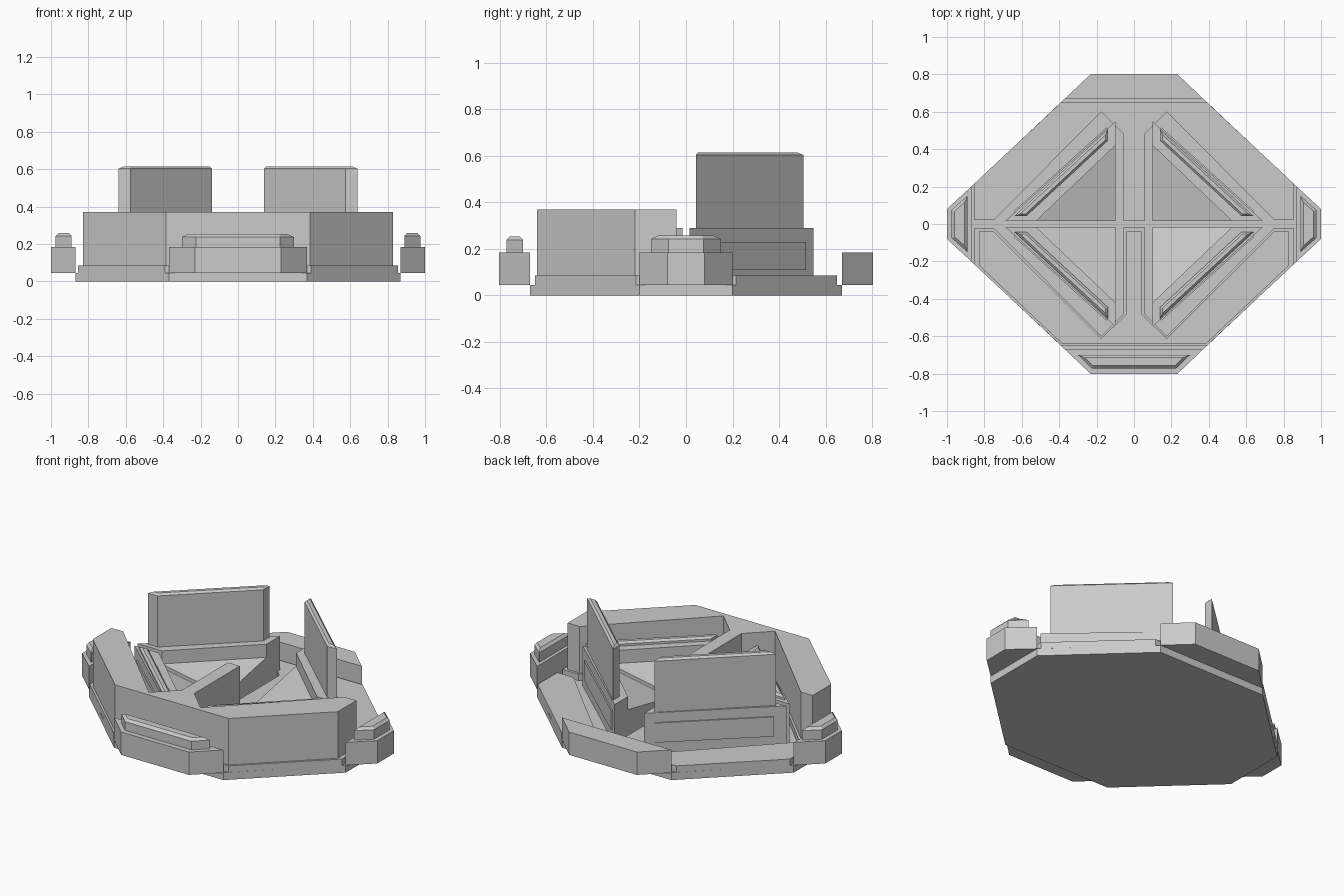
import bpy, bmesh

if "Cube" in bpy.data.objects:
    bpy.data.objects.remove(bpy.data.objects["Cube"])


def prism(name, pts, z0, z1, bevel=0.0):
    """Extrude an outline from z0 to z1 (z1 may be a list of heights per point)."""
    area = sum(a[0] * b[1] - b[0] * a[1] for a, b in zip(pts, pts[1:] + pts[:1]))
    tops = list(z1) if isinstance(z1, (list, tuple)) else [z1] * len(pts)
    if area < 0:
        pts, tops = pts[::-1], tops[::-1]
    bm = bmesh.new()
    lo = [bm.verts.new((x, y, z0)) for x, y in pts]
    hi = [bm.verts.new((x, y, z)) for (x, y), z in zip(pts, tops)]
    bm.faces.new(lo[::-1])
    top = bm.faces.new(hi)
    for i in range(len(pts)):
        j = (i + 1) % len(pts)
        bm.faces.new((lo[i], lo[j], hi[j], hi[i]))
    if bevel:
        bmesh.ops.bevel(bm, geom=list(top.edges), offset=bevel, segments=1,
                        profile=0.5, affect='EDGES')
    mesh = bpy.data.meshes.new(name)
    bm.to_mesh(mesh)
    bm.free()
    ob = bpy.data.objects.new(name, mesh)
    bpy.context.collection.objects.link(ob)
    return ob


def flip(pts, sx, sy):
    return [(x * sx, y * sy) for x, y in pts]


def both_sides(half):
    """Close a half outline by mirroring it across x = 0."""
    return half + [(-x, y) for x, y in half[::-1]]


# base plate
prism("base_plate", both_sides([(.37, -.67), (.87, -.2), (.87, .2), (.37, .67)]), 0, .045)

# stepped base rims, one half each, with a spur between the two pockets
rim = [(.39, -.65), (.855, -.215), (.855, -.025), (.745, -.025),
       (.175, -.60), (.06, -.485), (.06, -.02)]
prism("front_rim", both_sides(rim), .045, .085)
prism("rear_rim", flip(both_sides(rim), 1, -1), .045, .085)

# tall front wall with its central spur
wall = [(.385, -.64), (.83, -.22), (.83, -.04), (.75, -.04),
        (.175, -.612), (.04, -.48), (.04, -.04)]
prism("front_wall", both_sides(wall), .085, .37)

# four corner modules: bracket, brace and upright panel
bracket = [(.525, .015), (.69, .015), (.1, .548), (.1, .42)]
brace = [(.1, .015), (.525, .015), (.1, .42)]
panel = [(.575, .042), (.64, .042), (.14, .505), (.14, .445)]
plate = [(.635, .06), (.643, .068), (.148, .515), (.14, .507)]
for sx, side in ((1, "right"), (-1, "left")):
    for sy, end in ((1, "rear"), (-1, "front")):
        tag = f"{end}_{side}"
        prism("bracket_" + tag, flip(bracket, sx, sy), .045, .29)
        prism("brace_" + tag, flip(brace, sx, sy), .045, [.13, .21, .21])
        prism("panel_" + tag, flip(panel, sx, sy), .27, .615 if sy > 0 else .315, .012)
        prism("cover_plate_" + tag, flip(plate, sx, sy), .11, .23)

# side bumpers with caps
for sx, side in ((1, "right"), (-1, "left")):
    prism("bumper_" + side, flip([(.87, -.2), (1, -.08), (1, .08), (.87, .2)], sx, 1), .045, .185)
    prism("bumper_cap_" + side,
          flip([(.89, -.15), (.975, -.075), (.975, .075), (.89, .15)], sx, 1), .185, .258, .015)

# front and rear bumpers, cap at the front only
end_bumper = [(-.37, -.67), (-.23, -.803), (.23, -.803), (.37, -.67)]
prism("bumper_front", end_bumper, .045, .185)
prism("bumper_rear", flip(end_bumper, 1, -1), .045, .185)
prism("bumper_cap_front", [(-.3, -.7), (-.225, -.772), (.225, -.772), (.3, -.7)], .185, .253, .015)
